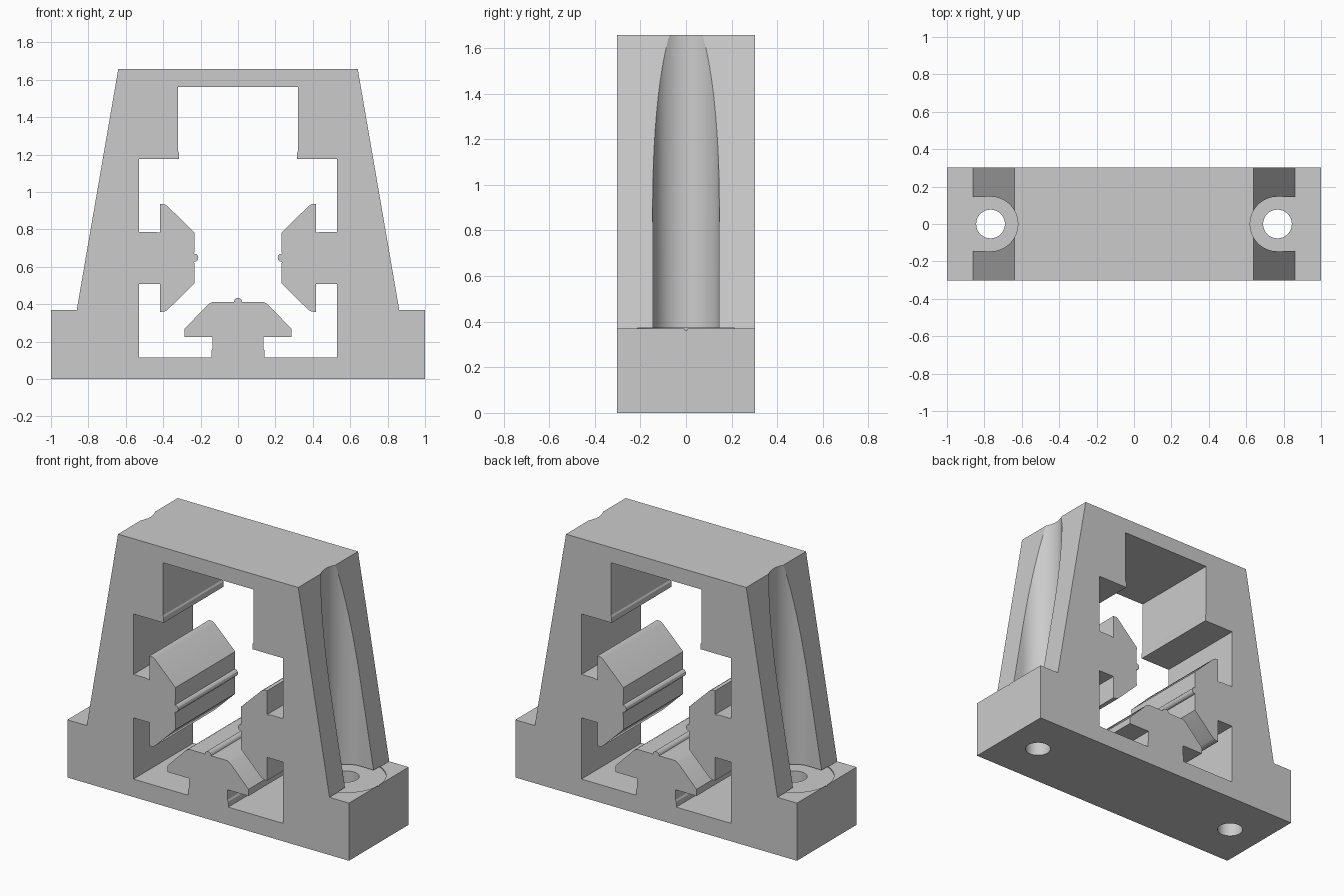
import bpy, bmesh
from math import sin, cos, pi, radians
from mathutils import Vector

cube = bpy.data.objects.get("Cube")
if cube:
    bpy.data.objects.remove(cube, do_unlink=True)

DEPTH = 0.303           # half thickness of the bracket
HOLE_X = 0.767          # distance of the bolt holes from the middle

grey = bpy.data.materials.new("light grey")
grey.use_nodes = True
grey.diffuse_color = (0.6, 0.6, 0.6, 1)
grey.node_tree.nodes["Principled BSDF"].inputs["Base Color"].default_value = (0.6, 0.6, 0.6, 1)


def prism(name, points, sweep):
    """Extrude a closed outline of 3D points along the sweep vector."""
    bm = bmesh.new()
    face = bm.faces.new([bm.verts.new(p) for p in points])
    top = bmesh.ops.extrude_face_region(bm, geom=[face])["geom"]
    bmesh.ops.translate(bm, vec=Vector(sweep),
                        verts=[v for v in top if isinstance(v, bmesh.types.BMVert)])
    bmesh.ops.recalc_face_normals(bm, faces=bm.faces)
    mesh = bpy.data.meshes.new(name)
    bm.to_mesh(mesh)
    bm.free()
    mesh.materials.append(grey)
    ob = bpy.data.objects.new(name, mesh)
    bpy.context.collection.objects.link(ob)
    return ob


def mirrored_prism(name, half, depth):
    """Prism along y from the right half of a symmetric xz outline."""
    other = [(-x, z) for x, z in reversed(half) if x > 0]
    return prism(name, [(x, -depth, z) for x, z in half + other], (0, 2 * depth, 0))


def arc(cx, cy, r, start, end, n):
    angles = [radians(start + (end - start) * i / n) for i in range(n + 1)]
    return [(cx + r * cos(a), cy + r * sin(a)) for a in angles]


def cut(target, cutter):
    mod = target.modifiers.new("cut", "BOOLEAN")
    mod.operation = "DIFFERENCE"
    mod.solver = "EXACT"
    mod.object = cutter
    bpy.context.view_layer.objects.active = target
    bpy.ops.object.modifier_apply(modifier=mod.name)
    bpy.data.objects.remove(cutter, do_unlink=True)


# Tapered body with mounting feet
body = mirrored_prism("bracket_body", [
    (0, 0), (1, 0), (1, 0.37), (0.862, 0.37), (0.64, 1.658), (0, 1.658)], DEPTH)

# Central opening, leaving a lower rail and two side rails
lower_rail = [(0, 0.434)] + arc(0, 0.412, 0.022, 60, 0, 3) + [
    (0.135, 0.412), (0.155, 0.402), (0.287, 0.268), (0.287, 0.225),
    (0.137, 0.225), (0.137, 0.16), (0.143, 0.15), (0.143, 0.115)]
side_rail = [
    (0.53, 0.115), (0.53, 0.508), (0.418, 0.508), (0.418, 0.358), (0.395, 0.36),
    (0.378, 0.368), (0.232, 0.512)] + arc(0.234, 0.648, 0.022, 270, 90, 6) + [
    (0.232, 0.782), (0.378, 0.925), (0.395, 0.935), (0.418, 0.935), (0.418, 0.782),
    (0.45, 0.787), (0.53, 0.787)]
upper_slot = [(0.53, 1.175), (0.316, 1.175), (0.316, 1.21), (0.322, 1.22),
              (0.322, 1.56), (0, 1.56)]
cut(body, mirrored_prism("opening", lower_rail + side_rail + upper_slot, DEPTH + 0.1))

# Bolt holes, shallow washer seats and tall tool channels on both sides
for s in (-1, 1):
    channel = [(0.95, -0.144)] + arc(HOLE_X, 0, 0.146, 270, 90, 32) + [(0.95, 0.144)]
    seat = arc(HOLE_X, 0, 0.2335, 0, 360, 48)[:-1]
    hole = arc(HOLE_X, 0, 0.077, 0, 360, 32)[:-1]
    for name, outline, low, high in (("channel", channel, 0.366, 2),
                                     ("washer_seat", seat, 0.363, 0.373),
                                     ("bolt_hole", hole, -0.1, 0.6)):
        cut(body, prism(name, [(s * x, y, low) for x, y in outline], (0, 0, high - low)))

# Smooth the round walls, keep the corners crisp
bpy.ops.object.select_all(action="DESELECT")
body.select_set(True)
bpy.context.view_layer.objects.active = body
bpy.ops.object.shade_smooth_by_angle(angle=radians(25))
